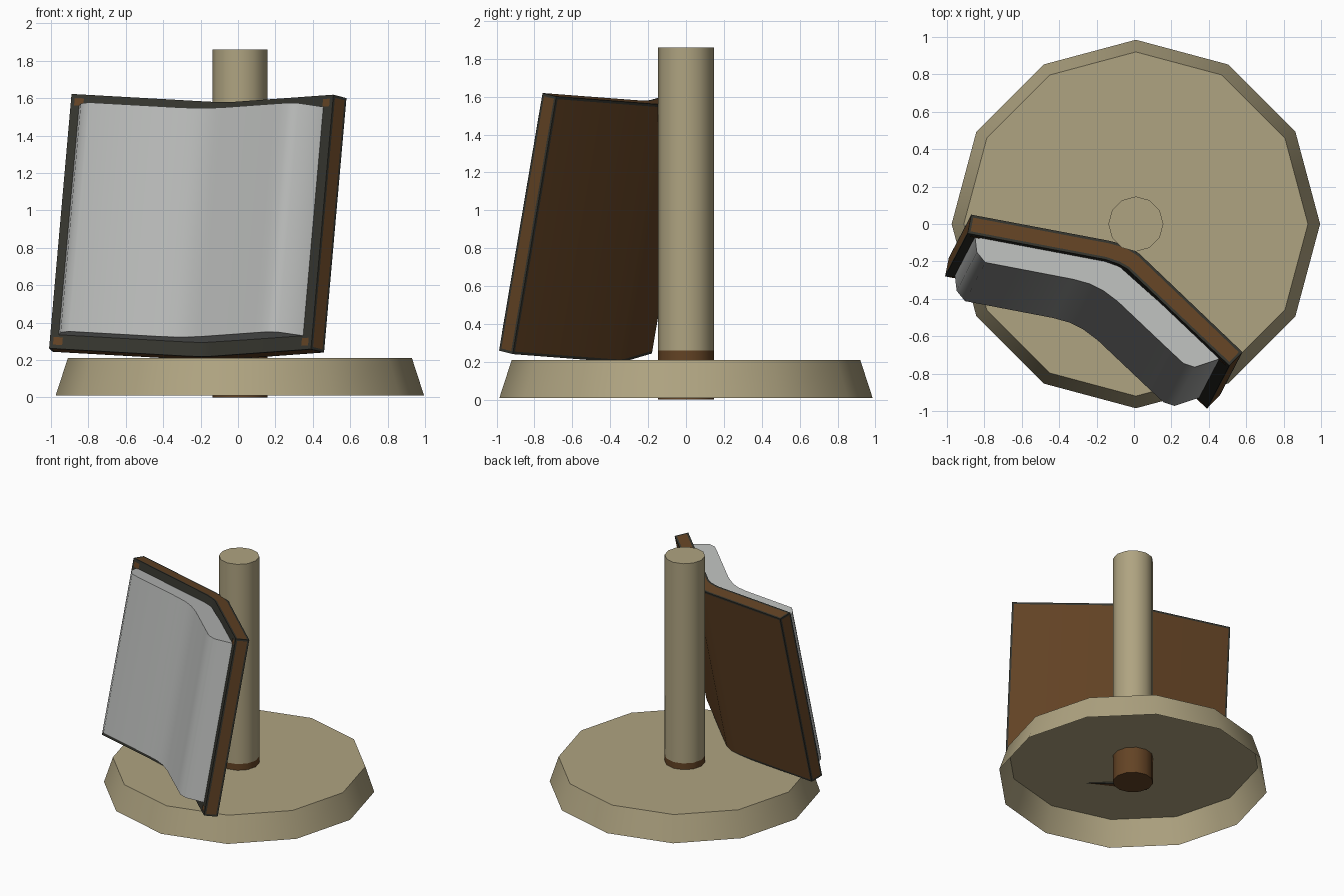
import bpy, bmesh, math
from mathutils import Vector, Matrix

if "Cube" in bpy.data.objects:
    bpy.data.objects.remove(bpy.data.objects["Cube"])


def mat(name, rgb):
    m = bpy.data.materials.new(name)
    m.diffuse_color = (*rgb, 1)
    m.use_nodes = True
    m.node_tree.nodes["Principled BSDF"].inputs["Base Color"].default_value = m.diffuse_color
    return m


TAN = mat("tan wood", (0.43, 0.37, 0.22))
BROWN = mat("brown leather", (0.125, 0.056, 0.018))
DARK = mat("dark trim", (0.035, 0.035, 0.027))
PAPER = mat("grey paper", (0.49, 0.50, 0.49))


def finish(name, bm, mats, angle=35):
    me = bpy.data.meshes.new(name)
    bm.to_mesh(me)
    bm.free()
    for m in mats:
        me.materials.append(m)
    ob = bpy.data.objects.new(name, me)
    bpy.context.collection.objects.link(ob)
    bpy.ops.object.select_all(action='DESELECT')
    ob.select_set(True)
    bpy.context.view_layer.objects.active = ob
    bpy.ops.object.shade_smooth_by_angle(angle=math.radians(angle))
    return ob


def rings(bm, levels, cx=0.01, n=12):
    """Stacked 12-sided rings from (radius, z) pairs."""
    out = []
    for r, z in levels:
        out.append([bm.verts.new((cx + r * math.cos(2 * math.pi * i / n),
                                  r * math.sin(2 * math.pi * i / n), z)) for i in range(n)])
    for k in range(len(out) - 1):
        a, b = out[k], out[k + 1]
        for i in range(n):
            j = (i + 1) % n
            f = bm.faces.new((a[i], a[j], b[j], b[i]))
            f.material_index = k
    return out


# Base: shallow twelve-sided dish, open underneath
bm = bmesh.new()
r = rings(bm, [(0.985, 0.01), (0.92, 0.21)])
bm.faces.new(r[1])
finish("base", bm, [TAN])

# Post: brown foot, tan shaft
bm = bmesh.new()
r = rings(bm, [(0.147, 0.0), (0.147, 0.26), (0.147, 1.86)])
bm.faces.new(r[0][::-1])
bm.faces.new(r[2]).material_index = 1
finish("post", bm, [BROWN, TAN])

# Book frame: profiles drawn in plan, laid square to the leaning axis
AXIS = Vector((0.12, 0.23, 1.36))


def place(x, y, t):
    z = 1.565 - (AXIS.x * (x + 0.1) + AXIS.y * (y + 0.12)) / AXIS.z
    return Vector((x, y, z)) - AXIS * t


def book_solid(bm, front, back, t0, t1):
    """Prism between two profiles of equal length; returns face groups."""
    n = len(front)
    F = [[bm.verts.new(place(x, y, t)) for x, y in front] for t in (t0, t1)]
    B = [[bm.verts.new(place(x, y, t)) for x, y in back] for t in (t0, t1)]
    g = {k: [] for k in ("front", "back", "top", "bottom", "ends")}
    for i in range(n - 1):
        j = i + 1
        g["front"].append(bm.faces.new((F[0][i], F[1][i], F[1][j], F[0][j])))
        g["back"].append(bm.faces.new((B[0][j], B[1][j], B[1][i], B[0][i])))
        g["top"].append(bm.faces.new((F[0][i], F[0][j], B[0][j], B[0][i])))
        g["bottom"].append(bm.faces.new((B[1][i], B[1][j], F[1][j], F[1][i])))
    for i in (0, n - 1):
        g["ends"].append(bm.faces.new((F[0][i], B[0][i], B[1][i], F[1][i])))
    bmesh.ops.recalc_face_normals(bm, faces=bm.faces[:])
    return g


# Cover: brown panels framed by dark edges, dark lining in front
back = [(-0.87, 0.05), (-0.13, -0.09), (-0.04, -0.115), (0.03, -0.16), (0.58, -0.685)]
lining = [(-0.89, -0.05), (-0.15, -0.19), (-0.08, -0.215), (-0.035, -0.24), (0.51, -0.757)]
bm = bmesh.new()
g = book_solid(bm, lining, back, 0, 1)
panels = [g["back"], g["top"], g["bottom"], g["ends"][:1], g["ends"][1:]]
for f in g["front"]:
    f.material_index = 1
for p in panels:
    rim = bmesh.ops.inset_region(bm, faces=p, thickness=0.014, use_even_offset=True)
    for f in rim["faces"]:
        f.material_index = 1
finish("book_cover", bm, [BROWN, DARK])

# Pages: thick block following the open cover
front = [(-0.835, -0.14), (-0.79, -0.195), (-0.32, -0.285), (-0.23, -0.31), (-0.16, -0.345),
         (-0.08, -0.405), (0.20, -0.67), (0.27, -0.735), (0.33, -0.755)]
rear = [(-0.845, -0.055), (-0.79, -0.065), (-0.32, -0.154), (-0.23, -0.17), (-0.15, -0.185),
        (-0.08, -0.21), (0.20, -0.46), (0.33, -0.58), (0.465, -0.71)]
bm = bmesh.new()
book_solid(bm, front, rear, 0.045, 0.945)
finish("pages", bm, [PAPER], 50)

# Small brown corner tabs on the lining
bm = bmesh.new()
for a, b in ((lining[0], lining[1]), (lining[-1], lining[-2])):
    a, b = Vector(a), Vector(b)
    d = (b - a).normalized()
    nrm = Vector((d.y, -d.x))
    if nrm.y > 0:
        nrm = -nrm
    p, q = a + d * 0.02 + nrm * 0.004, a + d * 0.07 + nrm * 0.004
    for t in (0.015, 0.955):
        bm.faces.new([bm.verts.new(place(s.x, s.y, u))
                      for s, u in ((p, t), (p, t + 0.03), (q, t + 0.03), (q, t))])
finish("corner_tabs", bm, [BROWN])
